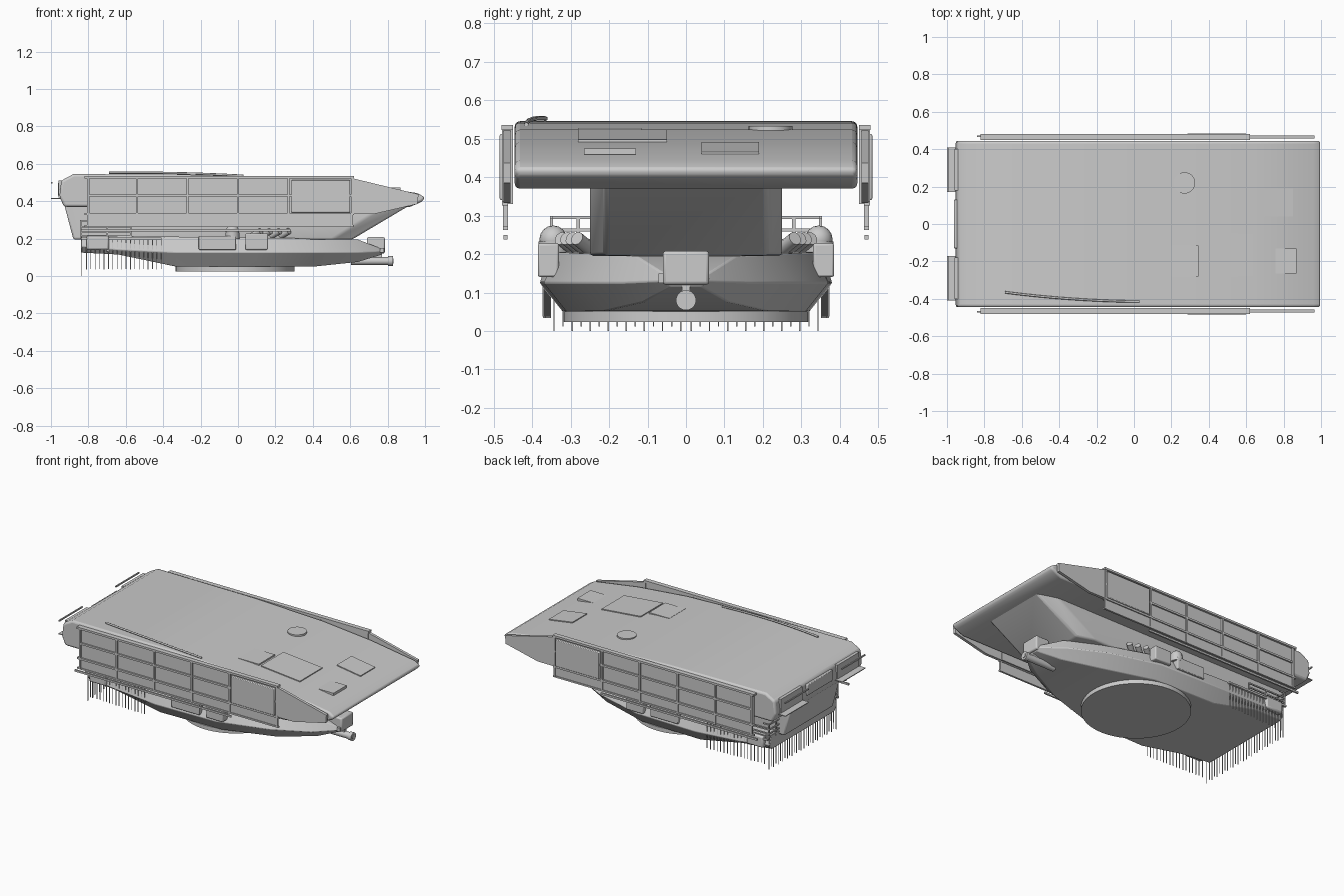
import bpy, bmesh, math
from mathutils import Vector

if "Cube" in bpy.data.objects:
    bpy.data.objects.remove(bpy.data.objects["Cube"])


def finish(name, bm, bevel=0.0, seg=2, smooth=True):
    bmesh.ops.recalc_face_normals(bm, faces=bm.faces)
    me = bpy.data.meshes.new(name)
    bm.to_mesh(me)
    bm.free()
    ob = bpy.data.objects.new(name, me)
    bpy.context.collection.objects.link(ob)
    if bevel:
        m = ob.modifiers.new("bevel", 'BEVEL')
        m.width, m.segments, m.limit_method = bevel, seg, 'ANGLE'
    if smooth:
        bpy.ops.object.select_all(action='DESELECT')
        ob.select_set(True)
        bpy.context.view_layer.objects.active = ob
        bpy.ops.object.shade_smooth_by_angle(angle=math.radians(35))
    return ob


def loft(name, rings, **kw):
    bm = bmesh.new()
    vs = [[bm.verts.new(p) for p in r] for r in rings]
    n = len(vs[0])
    for a, b in zip(vs, vs[1:]):
        for i in range(n):
            bm.faces.new((a[i], a[(i + 1) % n], b[(i + 1) % n], b[i]))
    bm.faces.new(vs[0])
    bm.faces.new(vs[-1])
    return finish(name, bm, **kw)


def prism(name, pts, y0, y1, **kw):
    return loft(name, [[(x, y, z) for x, z in pts] for y in (y0, y1)], **kw)


def boxes(name, spans, **kw):
    # each span is x0, x1, y0, y1, z0, z1
    bm = bmesh.new()
    for x0, x1, y0, y1, z0, z1 in spans:
        vs = bmesh.ops.create_cube(bm, size=1)["verts"]
        for v in vs:
            v.co = Vector(((x0 + x1) / 2 + v.co.x * (x1 - x0), (y0 + y1) / 2 + v.co.y * (y1 - y0),
                           (z0 + z1) / 2 + v.co.z * (z1 - z0)))
    return finish(name, bm, smooth=bool(kw.get("bevel")), **kw)


def cyl(name, loc, r, d, axis='Z', seg=32):
    bm = bmesh.new()
    bmesh.ops.create_cone(bm, cap_ends=True, segments=seg, radius1=r, radius2=r, depth=d)
    ob = finish(name, bm)
    ob.location = loc
    ob.rotation_euler = {'Z': (0, 0, 0), 'X': (0, math.pi / 2, 0)}[axis]
    return ob


def ball(name, loc, r):
    bm = bmesh.new()
    bmesh.ops.create_uvsphere(bm, u_segments=16, v_segments=8, radius=r)
    ob = finish(name, bm)
    ob.location = loc
    return ob


def mirror(ob):
    m = ob.modifiers.new("mirror", 'MIRROR')
    m.use_axis = (False, True, False)
    m.mirror_object = origin
    return ob


origin = bpy.data.objects.new("mirror_centre", None)
origin.hide_render = True
bpy.context.collection.objects.link(origin)

# wide upper shell
shell = [(-0.955, 0.425), (-0.945, 0.51), (-0.88, 0.545), (-0.2, 0.541), (0.3, 0.523), (0.65, 0.49),
         (0.96, 0.443), (1.0, 0.42), (0.985, 0.398), (0.92, 0.37), (-0.93, 0.37)]
prism("upper_shell", shell, -0.445, 0.445, bevel=0.02, seg=3)
# narrow core below the shell
loft("core", [[(x0, -0.25, z), (x1, -0.25, z), (x2, -0.21, z), (x2, 0.21, z), (x1, 0.25, z), (x0, 0.25, z)]
              for z, x0, x1, x2 in ((0.195, -0.88, 0.5, 0.61), (0.385, -0.93, 0.8, 0.93))], bevel=0.01)

# faceted lower body, sections along x
secs = [(-0.84, 0.33, 0.345, 0.32, 0.215, 0.16, 0.125), (-0.64, 0.345, 0.365, 0.33, 0.215, 0.14, 0.115),
        (-0.33, 0.35, 0.38, 0.32, 0.21, 0.125, 0.05), (0.1, 0.33, 0.37, 0.31, 0.205, 0.125, 0.05),
        (0.42, 0.23, 0.28, 0.21, 0.2, 0.125, 0.052), (0.64, 0.13, 0.17, 0.11, 0.195, 0.125, 0.075),
        (0.77, 0.05, 0.06, 0.04, 0.145, 0.13, 0.115)]
loft("lower_body", [[(x, -c, zb), (x, -b, zm), (x, -a, zt), (x, a, zt), (x, b, zm), (x, c, zb)]
                    for x, a, b, c, zt, zm, zb in secs], bevel=0.004)
cyl("turret_ring", (-0.015, 0, 0.037), 0.318, 0.026, seg=64)

# front sight and barrel
boxes("front_sight", [(0.69, 0.785, -0.06, 0.06, 0.12, 0.208)], bevel=0.008)
boxes("sight_latch", [(0.76, 0.78, -0.072, -0.055, 0.125, 0.15), (0.72, 0.77, -0.01, 0.01, 0.09, 0.13)])
cyl("barrel", (0.71, 0, 0.08), 0.021, 0.21, 'X')
cyl("barrel_muzzle", (0.815, 0, 0.08), 0.026, 0.025, 'X')
cyl("barrel_core", (0.829, 0, 0.08), 0.014, 0.004, 'X')

# side armour panels with their frames
cols = (-0.8, -0.54, -0.27, 0.0, 0.27, 0.61)
mirror(boxes("side_panels", [(a + 0.004, b - 0.004, 0.453, 0.467, z, z + 0.096)
                             for a, b in zip(cols, cols[1:]) for z in (0.332, 0.432)]))
mirror(boxes("panel_frames", [(x - 0.006, x + 0.006, 0.45, 0.478, 0.33, 0.53) for x in cols] +
             [(x - 0.006, x + 0.006, 0.463, 0.476, 0.265, 0.33) for x in cols] +
             [(-0.82, 0.62, 0.45, 0.48, 0.522, 0.535), (-0.8, 0.61, 0.465, 0.476, 0.424, 0.436),
              (-0.82, 0.62, 0.462, 0.478, 0.326, 0.338), (-0.82, 0.62, 0.463, 0.475, 0.262, 0.272)]))
mirror(boxes("panel_flap", [(-0.8, 0.61, 0.466, 0.471, 0.27, 0.328)]))
mirror(boxes("stowage_panel", [(0.285, 0.6, 0.464, 0.484, 0.34, 0.512)], bevel=0.004))
mirror(boxes("lower_rail", [(-0.84, 0.28, 0.464, 0.474, 0.238, 0.25)]))
mirror(prism("front_cheek", [(0.61, 0.523), (0.965, 0.437), (0.96, 0.385), (0.73, 0.332), (0.61, 0.332)],
             0.456, 0.474, smooth=False))


def roof_z(x):
    for (a, za), (b, zb) in zip(shell[2:8], shell[3:8]):
        if x <= b:
            return za + (zb - za) * (x - a) / (b - a)


# roof plates: two follow the slope, two lie level
for name, x0, x1, y0, y1, level in (("roof_hatch_plate", 0.36, 0.64, -0.28, -0.05, 0),
                                    ("roof_side_plate", 0.2, 0.345, -0.28, -0.115, 0.528),
                                    ("nose_plate", 0.75, 0.87, -0.265, -0.13, 0.474),
                                    ("roof_left_plate", 0.68, 0.85, 0.04, 0.19, 0)):
    a, b = level or roof_z(x0) + 0.006, level or roof_z(x1) + 0.006
    prism(name, [(x0, a - 0.016), (x1, b - 0.016), (x1, b), (x0, a)], y0, y1, smooth=False)
cyl("round_hatch", (0.27, 0.22, 0.526), 0.057, 0.014)

# tow cable on the roof
cu = bpy.data.curves.new("roof_cable", 'CURVE')
cu.dimensions, cu.bevel_depth, cu.bevel_resolution, cu.use_fill_caps = '3D', 0.006, 2, True
sp = cu.splines.new('NURBS')
path = [(-0.69, -0.365, 0.552), (-0.5, -0.39, 0.554), (-0.25, -0.412, 0.552), (0.03, -0.415, 0.536)]
sp.points.add(len(path) - 1)
for p, c in zip(sp.points, path):
    p.co = (*c, 1)
sp.use_endpoint_u = True
bpy.context.collection.objects.link(bpy.data.objects.new("roof_cable", cu))

# rear plates and bars
boxes("rear_centre_plate", [(-0.962, -0.94, -0.13, 0.13, 0.43, 0.5)], bevel=0.004)
mirror(boxes("rear_bracket", [(-1.0, -0.94, 0.17, 0.41, 0.412, 0.417), (-1.0, -0.992, 0.17, 0.41, 0.495, 0.503),
                              (-0.96, -0.94, 0.18, 0.40, 0.42, 0.51)]))

# equipment along the lower sides
mirror(boxes("side_box", [(-0.21, -0.01, 0.34, 0.382, 0.14, 0.215)], bevel=0.004))
mirror(boxes("side_sight", [(0.04, 0.16, 0.33, 0.385, 0.14, 0.228)], bevel=0.006))
mirror(ball("sensor_dome", (-0.03, 0.345, 0.238), 0.036))
mirror(cyl("dome_base", (-0.03, 0.345, 0.215), 0.038, 0.035, seg=20))
for i in range(4):
    o = cyl("launcher_tube", (0.1 + 0.05 * i, 0.31 - 0.014 * i, 0.228), 0.018, 0.06, 'X', seg=12)
    o.rotation_euler = (0, math.radians(65), math.radians(35))
    mirror(o)

# rear basket
R = 0.004
rails = []
for z in (0.215, 0.235, 0.262, 0.295):
    x1 = -0.57 if z < 0.28 else -0.8
    rails += [(-0.84, x1, 0.35 - R, 0.35 + R, z - R, z + R),
              (-0.84 - R, -0.84 + R, 0, 0.35, z - R, z + R)]
rails += [(x - R, x + R, 0.35 - R, 0.35 + R, 0.13, 0.262) for x in (-0.7, -0.57)]
rails += [(-0.84 - R, -0.84 + R, y - R, y + R, 0.2, 0.295) for y in (0.07, 0.14, 0.21, 0.28, 0.35)]
mirror(boxes("rear_basket", rails))
mirror(boxes("basket_bag", [(-0.81, -0.69, 0.32, 0.37, 0.14, 0.215)], bevel=0.01))

# hanging chains along sides and rear
T = 0.0018
side = [(-0.81 + 0.0235 * i, 0.352 + 0.0011 * i, 0.034 + 0.003 * (i % 2), 0.2) for i in range(18)]
rear = [(-0.835, 0.014 + 0.0235 * i, 0.0 + 0.012 * (i % 2), 0.21) for i in range(15)]
mirror(boxes("chains", [(x - T, x + T, y - T, y + T, a, b) for x, y, a, b in side + rear]))
mirror(boxes("chain_rail", [(-0.84, -0.41, 0.355, 0.367, 0.195, 0.207)]))
